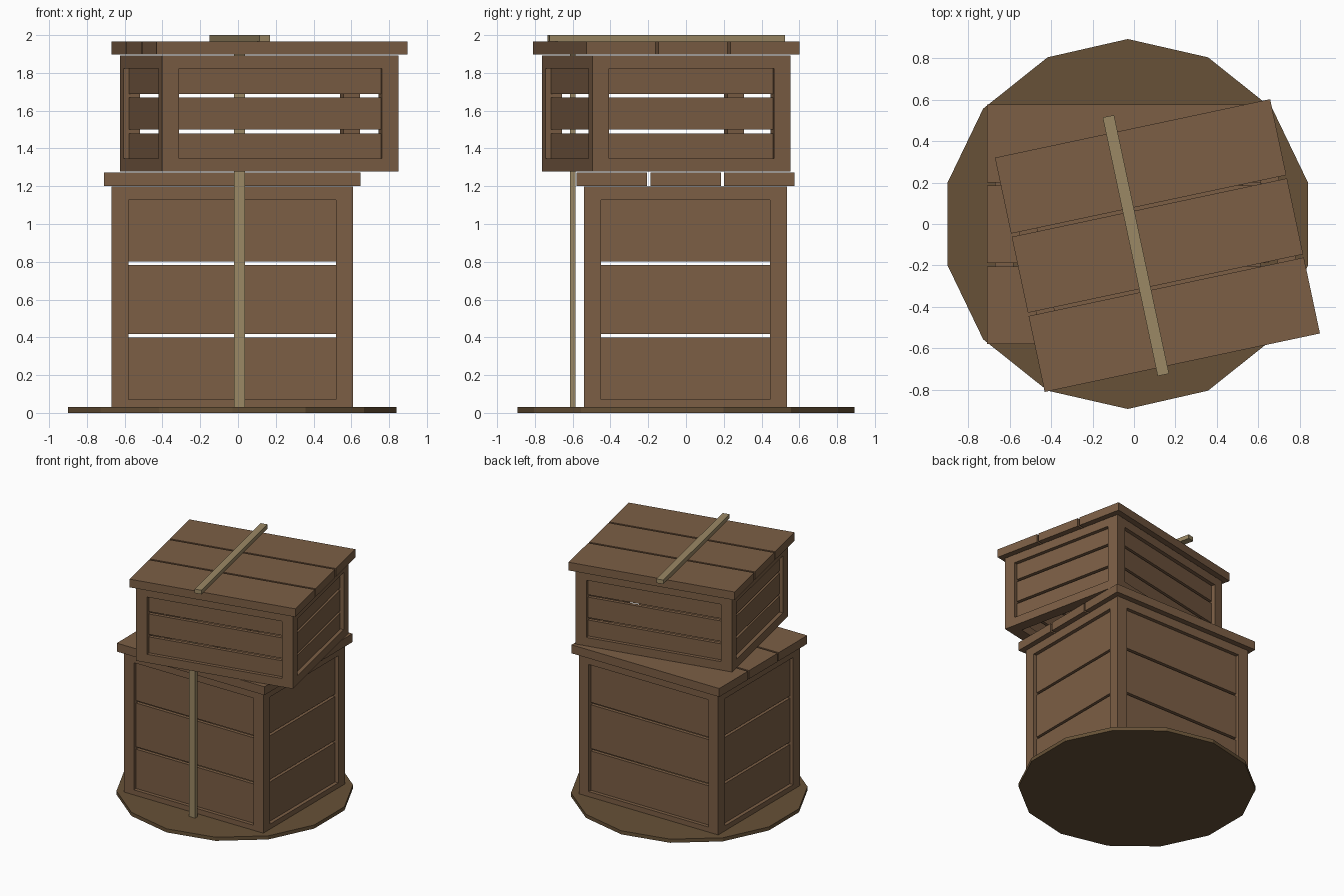
import bpy, bmesh
from math import radians, pi
from mathutils import Matrix, Vector

if "Cube" in bpy.data.objects:
    bpy.data.objects.remove(bpy.data.objects["Cube"])


def material(name, rgb):
    m = bpy.data.materials.new(name)
    m.diffuse_color = (*rgb, 1)
    m.use_nodes = True
    m.node_tree.nodes["Principled BSDF"].inputs["Base Color"].default_value = m.diffuse_color
    return m


WOOD = material("wood", (0.20, 0.113, 0.059))
STRAP = material("strap_tan", (0.33, 0.25, 0.13))
EARTH = material("dark_base", (0.135, 0.083, 0.038))


def finish(name, bm, mat, frame=Matrix()):
    me = bpy.data.meshes.new(name)
    bm.to_mesh(me)
    bm.free()
    me.materials.append(mat)
    ob = bpy.data.objects.new(name, me)
    ob.matrix_world = frame
    bpy.context.collection.objects.link(ob)
    return ob


def boxes(name, items, mat, frame=Matrix()):
    """One object made from several (centre, size) boxes."""
    bm = bmesh.new()
    for centre, size in items:
        bmesh.ops.create_cube(bm, size=1, matrix=Matrix.Translation(centre)
                              @ Matrix.Diagonal((*size, 1)))
    return finish(name, bm, mat, frame)


HX, HY = 0.64, 0.537          # half size of both crates
POST, RAIL, INSET, THICK = 0.09, 0.07, 0.03, 0.03


def crate(prefix, x, y, z, height, angle, lid_z, lid_t):
    frame = Matrix.Translation((x, y, z)) @ Matrix.Rotation(radians(angle), 4, 'Z')
    px, py = HX - POST / 2, HY - POST / 2
    # corner posts
    boxes(prefix + "_posts",
          [((sx * px, sy * py, height / 2), (POST, POST, height))
           for sx in (-1, 1) for sy in (-1, 1)], WOOD, frame)
    # top and bottom rails, fitted between the posts
    rails = []
    for rz in (RAIL / 2, height - RAIL / 2):
        for s in (-1, 1):
            rails.append(((0, s * py, rz), (2 * (HX - POST), POST, RAIL)))
            rails.append(((s * px, 0, rz), (POST, 2 * (HY - POST), RAIL)))
    boxes(prefix + "_rails", rails, WOOD, frame)
    # three recessed slats on each side with see-through gaps
    slats = []
    pitch, gap = (height - 0.045) / 3, 0.02
    off = INSET + THICK / 2
    for i in (-1, 0, 1):
        sz = height / 2 + i * pitch
        for s in (-1, 1):
            slats.append(((0, s * (HY - off), sz), (2 * (HX - POST) + 0.02, THICK, pitch - gap)))
            slats.append(((s * (HX - off), 0, sz), (THICK, 2 * (HY - POST) + 0.02, pitch - gap)))
    boxes(prefix + "_slats", slats, WOOD, frame)
    # overhanging lid of three planks
    depth, gap = 1.155, 0.016
    w = (depth - 2 * gap) / 3
    boxes(prefix + "_lid_planks",
          [((0, i * (w + gap), lid_z - z + lid_t / 2), (1.357, w, lid_t)) for i in (-1, 0, 1)],
          WOOD, frame)


# fourteen-sided ground slab
bm = bmesh.new()
bmesh.ops.create_cone(bm, cap_ends=True, segments=14, radius1=0.892, radius2=0.892, depth=0.03,
                      matrix=Matrix.Translation((-0.03, 0, 0.015)) @ Matrix.Rotation(pi / 2, 4, 'Z'))
# turn the slab so a corner points along y
top = max(bm.verts, key=lambda v: v.co.y)
turn = Vector((0, 1)).angle_signed(Vector((top.co.x + 0.03, top.co.y)))
bmesh.ops.rotate(bm, verts=bm.verts, cent=(-0.03, 0, 0), matrix=Matrix.Rotation(turn, 3, 'Z'))
finish("base_slab", bm, EARTH)

# large crate below, smaller twisted crate above
crate("lower_crate", -0.03, -0.002, 0.002, 1.196, 0, 1.202, 0.07)
crate("upper_crate", 0.113, -0.104, 1.277, 0.615, 12, 1.898, 0.068)

# upright strap in front, running up into the upper crate
boxes("upright_strap", [((0.008, -0.6, 0.95), (0.056, 0.028, 1.896))], STRAP)
# strap across the upper lid
boxes("lid_strap", [((0, 0, 0), (0.056, 1.275, 0.034))], STRAP,
      Matrix.Translation((0.009, -0.104, 1.983)) @ Matrix.Rotation(radians(12), 4, 'Z'))
